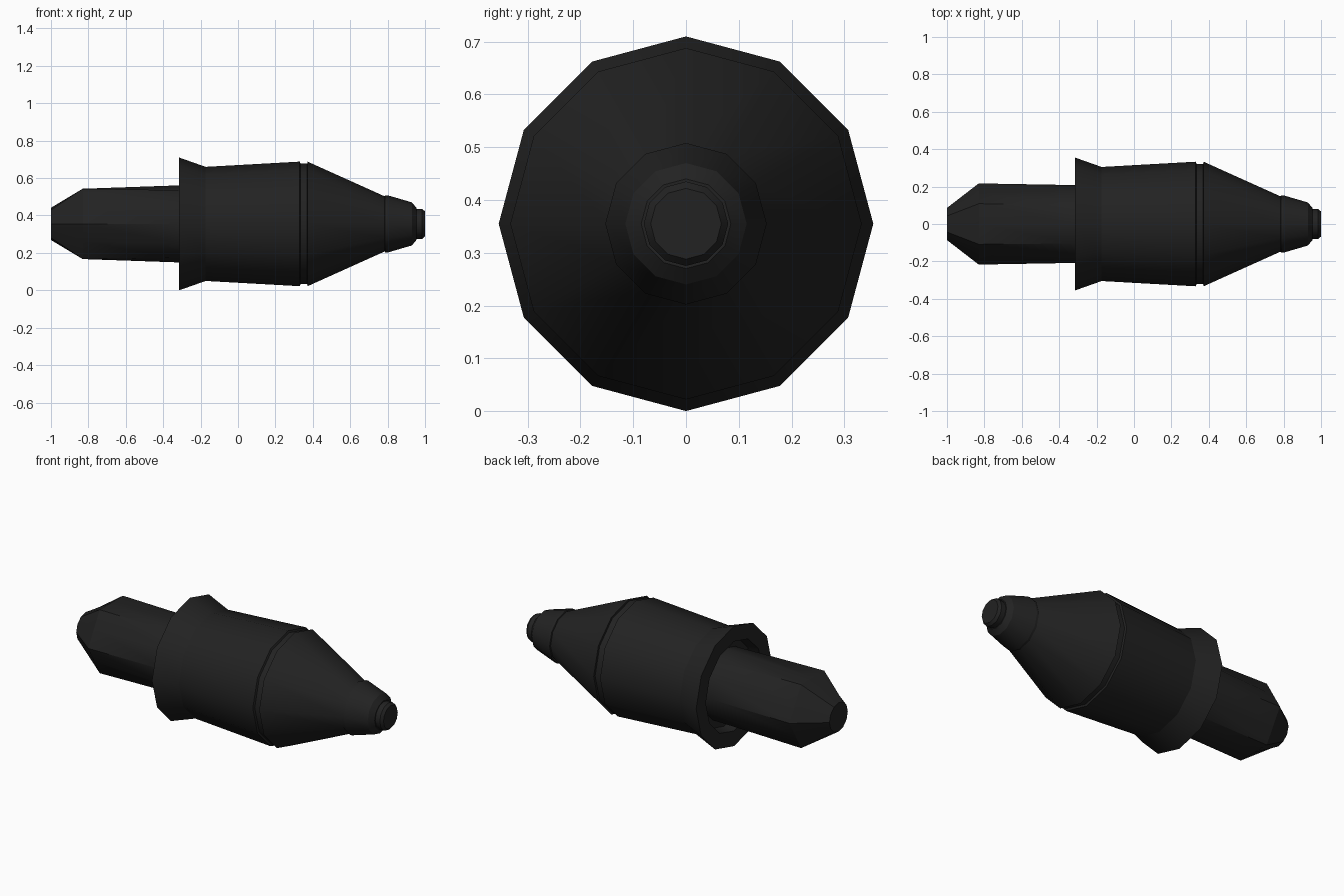
import bpy, bmesh
from math import sin, cos, pi, radians

SIDES = 12
AXIS_Z = 0.355

cube = bpy.data.objects.get("Cube")
if cube:
    bpy.data.objects.remove(cube, do_unlink=True)

black = bpy.data.materials.new("matte_black")
black.use_nodes = True
colour = (0.016, 0.016, 0.016, 1)
black.diffuse_color = colour
black.node_tree.nodes["Principled BSDF"].inputs["Base Color"].default_value = colour


def turned_part(name, profile):
    """Loft rings (x, radius, optional mid-flat radius) along x, capped at both ends."""
    bm = bmesh.new()
    rings = []
    for x, r, *flat in profile:
        radii = (r, flat[0] if flat else r)
        rings.append([bm.verts.new((x, radii[i % 2] * cos(2 * pi * i / SIDES),
                                    AXIS_Z + radii[i % 2] * sin(2 * pi * i / SIDES)))
                      for i in range(SIDES)])
    for a, b in zip(rings, rings[1:]):
        for i in range(SIDES):
            j = (i + 1) % SIDES
            bm.faces.new((a[i], a[j], b[j], b[i]))
    bm.faces.new(rings[0])
    bm.faces.new(rings[-1])
    bmesh.ops.recalc_face_normals(bm, faces=bm.faces)
    # Smooth around the axis, crisp at the steps and at hexagon corners
    for f in bm.faces:
        f.smooth = True
    for e in bm.edges:
        around = abs(e.verts[0].co.x - e.verts[1].co.x) < 1e-5
        e.smooth = e.calc_face_angle(0) < radians(12 if around else 35)
    mesh = bpy.data.meshes.new(name)
    bm.to_mesh(mesh)
    bm.free()
    mesh.materials.append(black)
    obj = bpy.data.objects.new(name, mesh)
    bpy.context.collection.objects.link(obj)
    return obj


# Flared sleeve with a recessed rear socket
turned_part("sleeve", [
    (-0.25, 0.19), (-0.25, 0.255), (-0.315, 0.265), (-0.315, 0.355),
    (-0.173, 0.305), (0.33, 0.333), (0.335, 0.322), (0.36, 0.322)])

# Tapered nose, set off from the sleeve by a shallow groove
turned_part("nose_cone", [
    (0.34, 0.322), (0.37, 0.322), (0.372, 0.333), (0.785, 0.147)])

# Collar at the end of the nose
turned_part("nose_collar", [
    (0.78, 0.14), (0.787, 0.153), (0.80, 0.153), (0.93, 0.115), (0.955, 0.085)])

# Small chamfered tip
turned_part("tip", [
    (0.94, 0.08), (0.985, 0.08), (1.0, 0.067)])

# Shank: round at both ends, hexagonal in between
turned_part("hex_shank", [
    (-1.0, 0.086), (-0.83, 0.217, 0.188), (-0.315, 0.208, 0.206), (-0.24, 0.207)])
